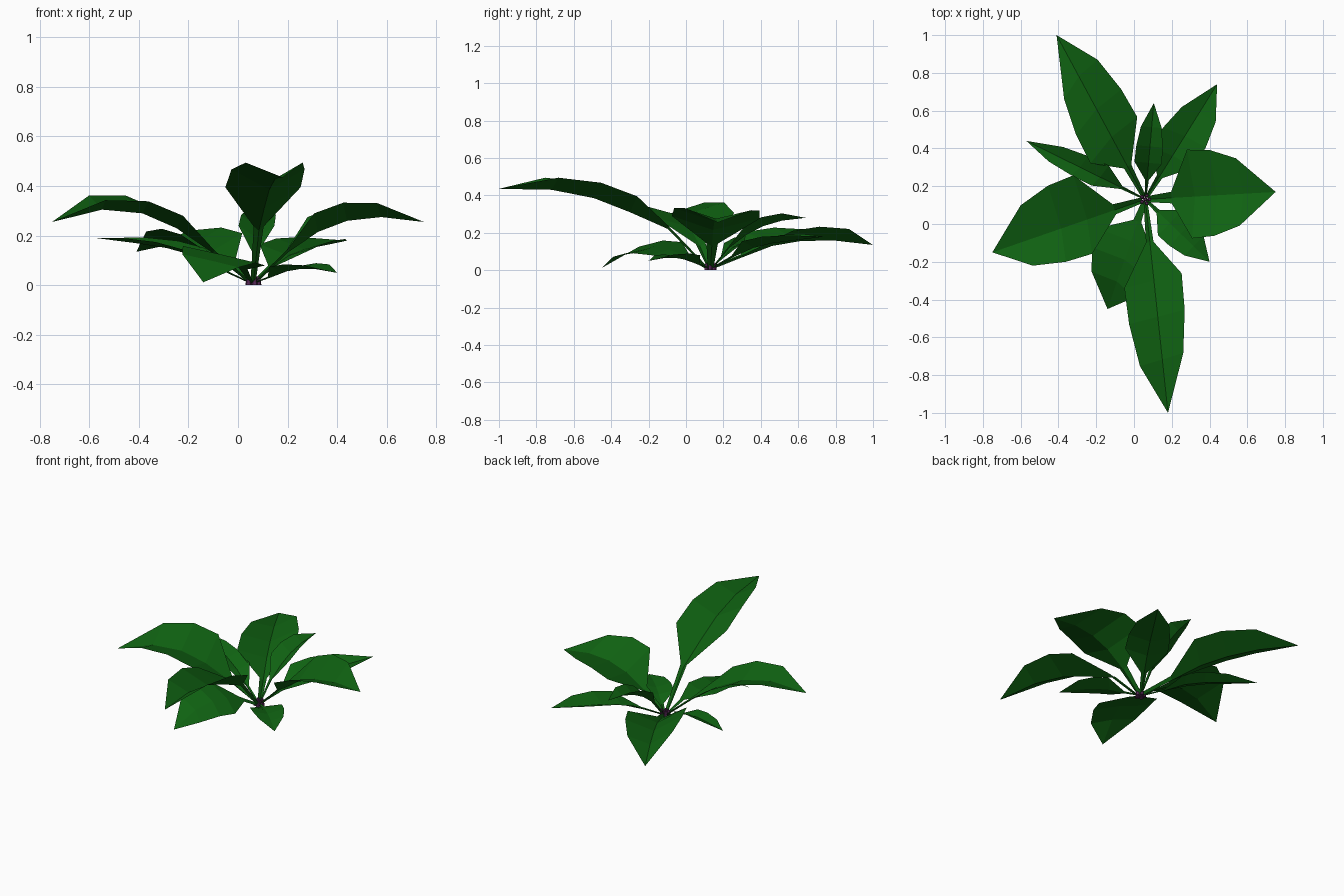
import bpy, math
from mathutils import Vector

if "Cube" in bpy.data.objects:
    bpy.data.objects.remove(bpy.data.objects["Cube"])


def material(name, rgb):
    m = bpy.data.materials.new(name)
    m.diffuse_color = (*rgb, 1)
    m.use_nodes = True
    m.node_tree.nodes["Principled BSDF"].inputs["Base Color"].default_value = m.diffuse_color
    return m


GREEN = material("leaf green", (0.005, 0.125, 0.006))
PURPLE = material("bud purple", (0.09, 0.02, 0.09))
CX, CY = 0.06, 0.13                      # crown of the plant

ROWS = (0.2, 0.38, 0.55, 0.75)           # stations along the leaf
WIDTH = (0.13, 1.0, 0.97, 0.76)          # relative half width at stations


def mesh_object(name, verts, faces, mat):
    me = bpy.data.meshes.new(name)
    me.from_pydata(verts, [], faces)
    me.update()
    me.materials.append(mat)
    ob = bpy.data.objects.new(name, me)
    bpy.context.collection.objects.link(ob)
    return ob


def leaf(name, tip, heights, wl, wr, ll, lr, sl=0.0, sr=0.0):
    """Folded leaf: midrib heights, then half width, lift and slant of the left and right edges."""
    out = Vector((tip[0] - CX, tip[1] - CY, 0))
    side = Vector((-out.y, out.x, 0)).normalized()
    base = Vector((CX, CY, 0))
    up = Vector((0, 0, 1))
    verts = []
    stations = [(0.02, 0.07, 0.008)] + list(zip(ROWS, WIDTH, heights))
    for i, (t, w, z) in enumerate(stations):
        k = 1 if i > 1 else 0
        mid = base + out * t + up * z
        left = mid + out * sl * k + side * wl * w + up * ll * (w if k else 0.2)
        right = mid + out * sr * k - side * wr * w + up * lr * (w if k else 0.2)
        verts += [left, mid, right]
    faces = []
    for i in range(len(stations) - 1):
        a = i * 3
        faces += [(a, a + 3, a + 4, a + 1), (a + 1, a + 4, a + 5, a + 2)]
    # pointed tip
    n = len(verts)
    verts.append(Vector(tip))
    faces += [(n - 3, n, n - 2), (n - 2, n, n - 1)]
    faces = [f[::-1] for f in faces]
    return mesh_object(name, verts, faces, GREEN)


# large leaves
leaf("back_left_leaf", (-0.41, 1.0, 0.135), (0.07, 0.13, 0.155, 0.16),
     0.165, 0.17, 0.075, 0.08, -0.07, 0.03)
leaf("front_leaf", (0.18, -1.0, 0.435), (0.22, 0.31, 0.385, 0.43),
     0.15, 0.16, 0.085, 0.085, -0.02, 0.02)
leaf("right_leaf", (0.75, 0.17, 0.255), (0.13, 0.215, 0.26, 0.275),
     0.25, 0.22, 0.06, 0.075, -0.04, -0.04)
leaf("left_leaf", (-0.75, -0.15, 0.255), (0.13, 0.23, 0.29, 0.305),
     0.18, 0.245, 0.05, 0.075, 0.04, -0.01)
# smaller leaves
leaf("left_small_leaf", (-0.57, 0.44, 0.19), (0.06, 0.12, 0.15, 0.17),
     0.06, 0.075, 0.025, 0.03, 0.03, -0.02)
leaf("back_right_leaf", (0.44, 0.74, 0.18), (0.07, 0.12, 0.145, 0.16),
     0.125, 0.13, 0.045, 0.035, -0.03, 0.01)
leaf("back_leaf", (0.105, 0.64, 0.28), (0.12, 0.19, 0.235, 0.265),
     0.075, 0.07, 0.05, 0.05)
leaf("front_right_small_leaf", (0.4, -0.2, 0.05), (0.03, 0.055, 0.065, 0.065),
     0.10, 0.09, 0.025, 0.02)
leaf("front_left_leaf", (-0.14, -0.45, 0.012), (0.07, 0.11, 0.12, 0.095),
     0.15, 0.19, -0.03, 0.04, 0.08, -0.01)

# little purple buds in the crown
for i in range(6):
    a = i * math.tau / 5
    r = 0.022 if i < 5 else 0
    bpy.ops.mesh.primitive_cone_add(
        vertices=5, radius1=0.013, radius2=0.008, depth=0.035,
        location=(CX + r * math.cos(a), CY + r * math.sin(a), 0.0185))
    ob = bpy.context.object
    ob.name = "crown_bud_%d" % (i + 1)
    ob.data.materials.append(PURPLE)
